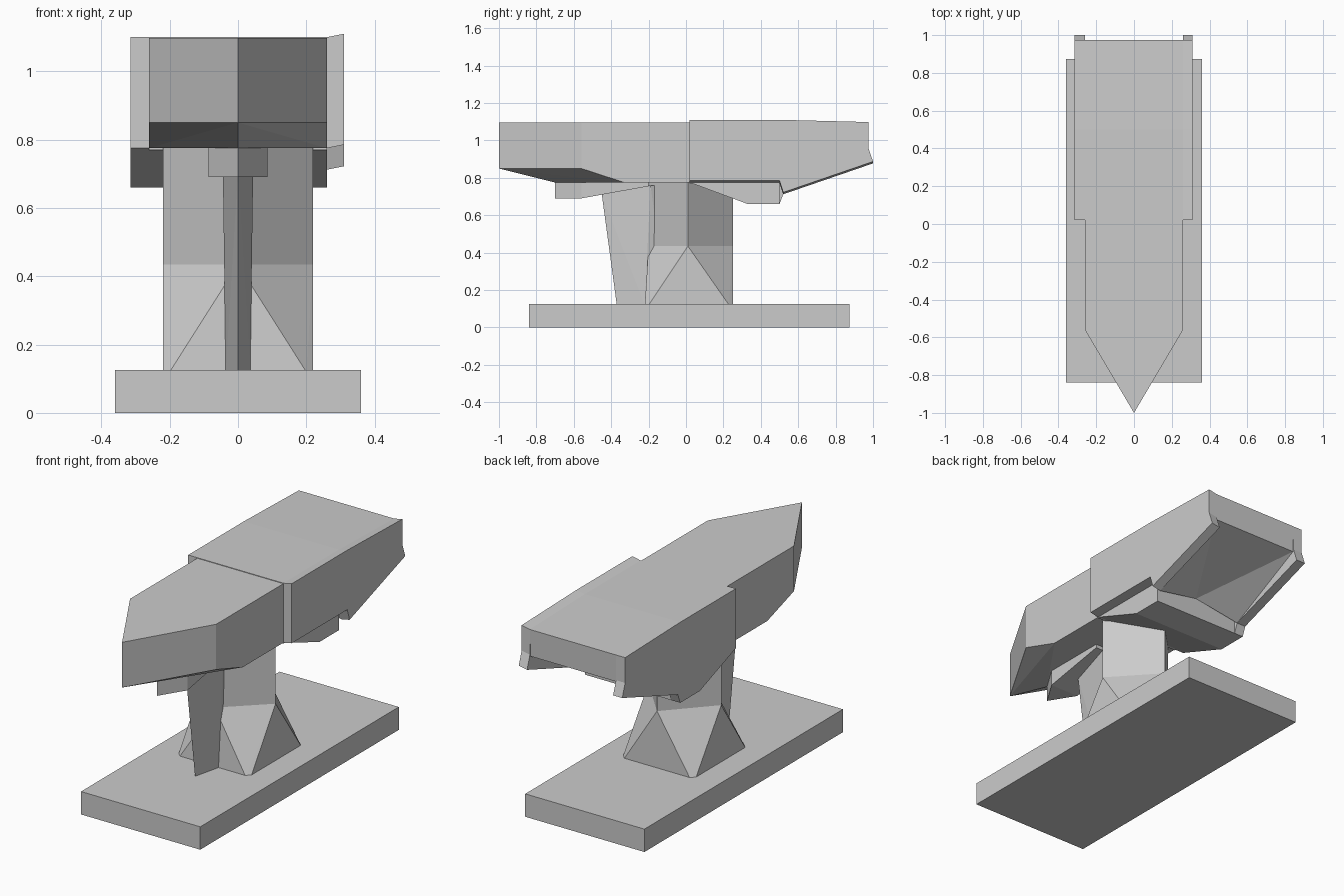
import bpy, bmesh

if "Cube" in bpy.data.objects:
    bpy.data.objects.remove(bpy.data.objects["Cube"])


def finish(name, bm):
    bmesh.ops.recalc_face_normals(bm, faces=bm.faces[:])
    me = bpy.data.meshes.new(name)
    bm.to_mesh(me)
    bm.free()
    ob = bpy.data.objects.new(name, me)
    bpy.context.collection.objects.link(ob)
    return ob


def sym(points):
    """Mirror points across x = 0."""
    return [(s * x, y, z) for x, y, z in points for s in ((1, -1) if x else (1,))]


def hull(name, points):
    bm = bmesh.new()
    for p in points:
        bm.verts.new(p)
    res = bmesh.ops.convex_hull(bm, input=bm.verts[:])
    junk = {g for g in res["geom_interior"] if isinstance(g, bmesh.types.BMVert)}
    bmesh.ops.delete(bm, geom=list(junk), context='VERTS')
    bmesh.ops.dissolve_limit(bm, angle_limit=0.01, verts=bm.verts[:], edges=bm.edges[:])
    return finish(name, bm)


def prism(name, profile, x0, x1, tilt=0.0):
    """Extrude a (y, z) profile along x; tilt raises the x1 end."""
    bm = bmesh.new()
    a = [bm.verts.new((x0, y, z)) for y, z in profile]
    b = [bm.verts.new((x1, y, z + tilt)) for y, z in profile]
    bm.faces.new(a)
    bm.faces.new(b[::-1])
    n = len(a)
    for i in range(n):
        j = (i + 1) % n
        bm.faces.new((a[i], b[i], b[j], a[j]))
    return finish(name, bm)


# Base slab
prism("base_slab", [(-.84, 0), (.873, 0), (.873, .125), (-.84, .125)], -.36, .36)

# Column: diamond shaft on a foot that widens to a chamfered square
diamond = [(.22, .01), (0, -.2), (0, .25)]
hull("column_shaft", sym([(x, y, z) for x, y in diamond for z in (.435, .78)]))
foot = [(.22, -.2), (.22, .23), (.2, -.22), (.2, .25)]
hull("column_foot", sym([(x, y, .12) for x, y in foot] +
                        [(x, y, .435) for x, y in diamond]))

# Pointed rib in front of the column
hull("front_rib", sym([(0, -.37, .12), (.036, -.22, .12), (0, -.1, .12),
                       (0, -.45, .71), (.045, -.19, .76), (0, -.1, .76)]))

# Pointed front half of the head
hull("horn", sym([(0, -1, 1.097), (.26, -.56, 1.097), (.26, .03, 1.097),
                  (0, -1, .85), (.26, -.56, .85), (0, -.7, .775),
                  (.087, -.56, .775), (.26, -.33, .775), (.26, .03, .775)]))

# Wedge under the horn
hull("horn_keel", sym([(0, -.7, .69), (.087, -.56, .69), (0, -.7, .78),
                       (.087, -.56, .78), (.087, -.2, .755), (.087, -.2, .78)]))

# Rear half of the head, with its sloping hollow below
top = [(.975, 1.088), (.5, 1.1), (.02, 1.1)]
prism("heel_core", top + [(.02, .77), (.5, .77), (.97, .94)], -.26, .26)
for side, s in (("right", 1), ("left", -1)):
    hull("heel_hollow_" + side, [(s * .26, .97, .94), (s * .26, .52, .712),
                                 (0, .5, .77), (s * .26, .5, .78)])

# Lower block under the heel
belly = [(.02, .775), (.33, .66), (.5, .66), (.52, .712)]
prism("heel_belly", belly[:3] + [(.5, .775)], -.26, .26)

# Outer walls: the left one runs flush down the belly, the right one stops higher
tail = [(1, .877), (.975, .95)] + top
prism("left_wall", belly + tail, -.26, -.315)
prism("right_wall", [(.02, .775), (.5, .775), (.52, .712)] + tail, .26, .31, .01)
